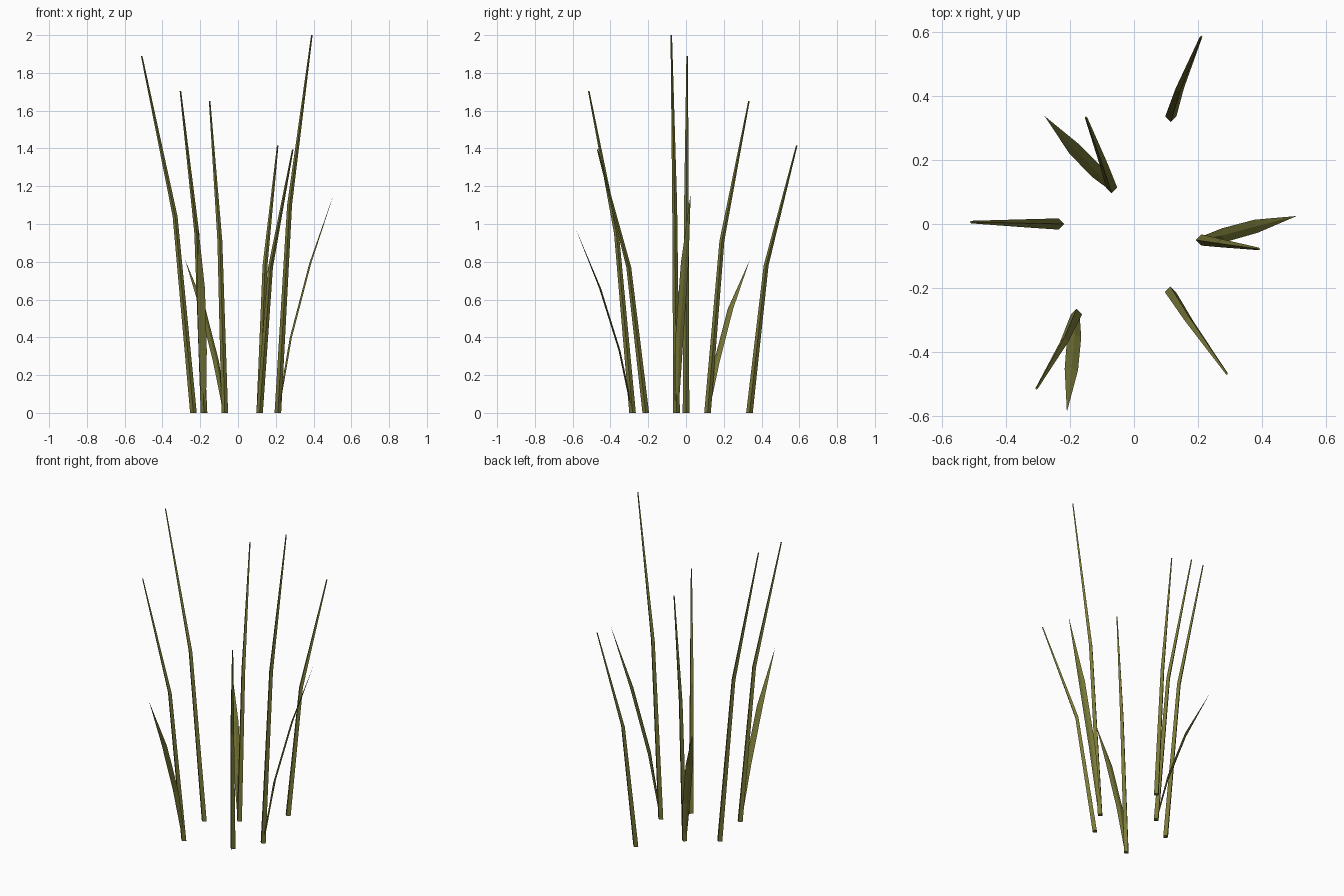
import bpy, bmesh
from mathutils import Vector

if "Cube" in bpy.data.objects:
    bpy.data.objects.remove(bpy.data.objects["Cube"])

olive = bpy.data.materials.new("olive_green")
olive.diffuse_color = (0.19, 0.19, 0.04, 1)
olive.use_nodes = True
olive.node_tree.nodes["Principled BSDF"].inputs["Base Color"].default_value = olive.diffuse_color


def loft(name, rings, pointed=False):
    """Skin equal four-corner rings into one closed faceted solid."""
    bm = bmesh.new()
    loops = [[bm.verts.new(p) for p in ring] for ring in rings]
    for a, b in zip(loops, loops[1:]):
        for i in range(4):
            j = (i + 1) % 4
            bm.faces.new((a[i], a[j], b[j], b[i]))
    bm.faces.new(loops[0][::-1])
    if pointed:
        bmesh.ops.pointmerge(bm, verts=loops[-1],
                             merge_co=sum((v.co for v in loops[-1]), Vector()) / 4)
    else:
        bm.faces.new(loops[-1])
    bmesh.ops.recalc_face_normals(bm, faces=bm.faces)
    me = bpy.data.meshes.new(name)
    bm.to_mesh(me)
    bm.free()
    me.materials.append(olive)
    ob = bpy.data.objects.new(name, me)
    bpy.context.collection.objects.link(ob)


def diamond(c, u, v):
    c = Vector(c)
    return [c + u, c + v, c - u, c - v]


# Tall square reeds: base, bend and tip centres
stems = [
    [(-0.236, 0.0, 0), (-0.333, 0.002, 1.04), (-0.51, 0.006, 1.89)],
    [(-0.18, -0.283, 0), (-0.218, -0.368, 0.95), (-0.305, -0.515, 1.705)],
    [(-0.07, 0.114, 0), (-0.096, 0.19, 0.91), (-0.15, 0.333, 1.65)],
    [(0.115, 0.336, 0), (0.143, 0.424, 0.78), (0.21, 0.586, 1.415)],
    [(0.211, -0.05, 0), (0.273, -0.06, 1.1), (0.391, -0.078, 2.0)],
    [(0.114, -0.213, 0), (0.172, -0.303, 0.77), (0.29, -0.468, 1.395)],
]
for n, path in enumerate(stems, 1):
    loft(f"reed_stem_{n}", [diamond(p, Vector((r, 0, 0)), Vector((0, r, 0)))
                            for p, r in zip(path, (0.0175, 0.013, 0.004))])

# Short thin blades that widen in the middle and end in a point
leaves = [
    [(-0.07, 0.114, 0), (-0.116, 0.163, 0.27), (-0.187, 0.235, 0.55), (-0.28, 0.338, 0.81)],
    [(0.211, -0.05, 0), (0.28, -0.035, 0.40), (0.382, -0.007, 0.79), (0.509, 0.025, 1.165)],
    [(-0.18, -0.283, 0), (-0.187, -0.352, 0.33), (-0.196, -0.455, 0.66), (-0.21, -0.588, 0.985)],
]
for n, path in enumerate(leaves, 1):
    out = Vector(path[-1]) - Vector(path[0])
    out.z = 0
    out.normalize()
    side = Vector((-out.y, out.x, 0))
    loft(f"leaf_blade_{n}", [diamond(p, side * w, out * 0.005)
                             for p, w in zip(path, (0.01, 0.022, 0.021, 0.003))], pointed=True)
